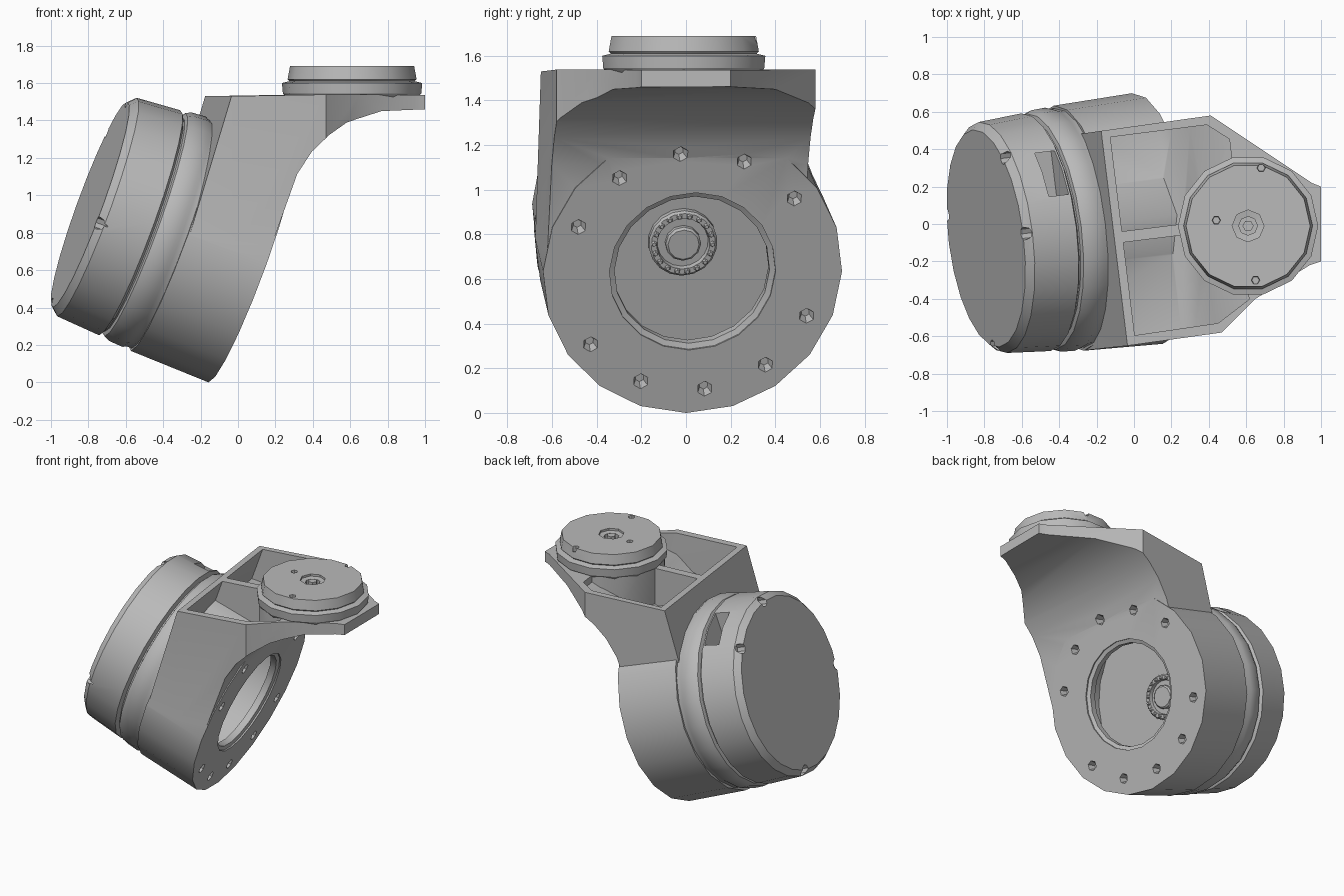
import bpy, bmesh
from math import cos, sin, pi, radians
from mathutils import Matrix

cube = bpy.data.objects.get("Cube")
if cube:
    bpy.data.objects.remove(cube)

grey = bpy.data.materials.new("plain grey")
grey.use_nodes = True
grey.diffuse_color = (0.49, 0.49, 0.49, 1)
grey.node_tree.nodes["Principled BSDF"].inputs["Base Color"].default_value = (0.49, 0.49, 0.49, 1)

# Frames: yawed bracket frame, and motor axis frame (z runs along the shaft)
YAW = Matrix.Translation((0.118, 0.035, 0)) @ Matrix.Rotation(radians(7), 4, "Z")
TILT = YAW @ Matrix.Translation((0, 0, 0.617)) @ Matrix.Rotation(radians(20), 4, "Y")
AXIS = TILT @ Matrix.Rotation(pi / 2, 4, "Y")
WORLD = Matrix.Identity(4)
DISC = Matrix.Translation((0.61, -0.01, 0))


def finish(bm, name, matrix):
    bm.transform(matrix)
    bmesh.ops.recalc_face_normals(bm, faces=bm.faces)
    mesh = bpy.data.meshes.new(name)
    bm.to_mesh(mesh)
    bm.free()
    mesh.materials.append(grey)
    ob = bpy.data.objects.new(name, mesh)
    bpy.context.collection.objects.link(ob)
    return ob


def prism(name, outline, low, high, matrix=WORLD, side=False):
    """Extrude an outline up z, or along y when it is a side profile."""
    bm = bmesh.new()
    place = (lambda a, b, d: (a, d, b)) if side else (lambda a, b, d: (a, b, d))
    face = bm.faces.new([bm.verts.new(place(a, b, low)) for a, b in outline])
    out = bmesh.ops.extrude_face_region(bm, geom=[face])
    moved = [v for v in out["geom"] if isinstance(v, bmesh.types.BMVert)]
    bmesh.ops.translate(bm, verts=moved, vec=place(0, 0, high - low))
    return finish(bm, name, matrix)


def lathe(name, profile, matrix=WORLD, sides=20):
    """Stack rings of (height, radius) into a closed turned solid."""
    bm = bmesh.new()
    rings = [[bm.verts.new((r * cos(2 * pi * i / sides), r * sin(2 * pi * i / sides), h))
              for i in range(sides)] for h, r in profile]
    for a, b in zip(rings, rings[1:]):
        for i in range(sides):
            j = (i + 1) % sides
            bm.faces.new((a[i], a[j], b[j], b[i]))
    bm.faces.new(rings[0])
    bm.faces.new(rings[-1])
    return finish(bm, name, matrix)


def combine(ob, other, operation):
    mod = ob.modifiers.new("cut", "BOOLEAN")
    mod.operation, mod.object, mod.solver = operation, other, "EXACT"
    bpy.context.view_layer.objects.active = ob
    bpy.ops.object.modifier_apply(modifier=mod.name)
    bpy.data.objects.remove(other)


def polar(radius, degrees, along):
    """Point around the motor axis; the angle is seen from the front."""
    a = radians(degrees)
    return TILT @ Matrix.Translation((along, radius * cos(a), radius * sin(a))) \
        @ Matrix.Rotation(pi / 2, 4, "Y")


# Bracket: round housing joined to a neck that curves out into the arm
bracket = lathe("bracket", [(-0.5, 0.66), (-0.05, 0.675)], AXIS, 20)
neck = prism("neck", [(-0.8, 0.41), (-0.16, 0.5), (0.41, 0.58), (0.95, 0.22), (1, 0.2),
                      (1, -0.2), (0.94, -0.22), (0.65, -0.4), (0.47, -0.58),
                      (-0.03, -0.65), (-0.8, -0.735)], 0.3, 1.7)
side_shape = prism("side_shape", [(-0.06, 0.617), (0.12, 1.115), (0.2, 1.235), (0.29, 1.32),
                                  (0.4, 1.39), (0.6, 1.45), (0.97, 1.465), (0.97, 1.535),
                                  (0.36, 1.54), (-0.235, 1.53), (-0.46, 0.788)],
                   -1, 1, YAW, True)
combine(neck, side_shape, "INTERSECT")
combine(bracket, neck, "UNION")

# Two open pockets, split by a web, stopped by the round boss, floored by the housing
pocket = prism("pocket", [(-0.8, 0.36), (-0.16, 0.46), (0.39, 0.53), (0.75, 0.3),
                          (0.75, -0.3), (0.45, -0.53), (-0.03, -0.6), (-0.8, -0.7)], 0.3, 1.7)
floor = prism("floor", [(-0.19, 1.6), (-0.19, 1.53), (-0.27, 1.3), (0.06, 1.25), (0.14, 1.28),
                        (0.24, 1.37), (0.36, 1.45), (0.44, 1.49), (0.44, 1.6)], -1, 1, YAW, True)
combine(pocket, floor, "INTERSECT")
web = prism("web", [(-0.8, -0.13), (0.5, 0.03), (0.5, -0.03), (-0.8, -0.19)], 0.2, 1.8)
combine(pocket, web, "DIFFERENCE")
combine(pocket, lathe("boss", [(0.2, 0.36), (1.8, 0.36)], DISC, 16), "DIFFERENCE")
combine(pocket, lathe("shell", [(-0.9, 0.652), (0.2, 0.652)], AXIS, 20), "DIFFERENCE")
combine(bracket, pocket, "DIFFERENCE")

# Hollow housing behind a front plate with a chamfered opening and bolt holes
cavity = lathe("cavity", [(-0.6, 0.6), (-0.12, 0.6), (-0.115, 0.35), (-0.07, 0.35),
                          (-0.06, 0.375), (0.1, 0.375)], AXIS)
combine(bracket, cavity, "DIFFERENCE")
for k in range(12):
    if k not in (0, 6):
        hole = lathe("hole", [(-0.05, 0.02), (0.03, 0.045)], polar(0.565, 8 + 30 * k, -0.05), 6)
        combine(bracket, hole, "DIFFERENCE")

# Bearing and output shaft on the motor face
lathe("bearing_ring", [(-0.46, 0.155), (-0.42, 0.155), (-0.41, 0.145), (-0.41, 0.12),
                       (-0.435, 0.115)], AXIS, 18)
lathe("shaft", [(-0.46, 0.08), (-0.41, 0.08), (-0.4, 0.07)], AXIS, 12)
for k in range(18):
    lathe("bearing_ball", [(-0.012, 0.009), (0, 0.014), (0.012, 0.009)],
          polar(0.132, 20 * k, -0.41), 6)

# Motor: mounting flange, narrow groove, can and bevelled end cap
lathe("flange", [(-0.67, 0.6), (-0.66, 0.635), (-0.63, 0.65), (-0.55, 0.655), (-0.53, 0.645),
                 (-0.495, 0.645), (-0.494, 0.595), (-0.45, 0.595)], AXIS, 24)
motor = lathe("motor", [(-0.975, 0.585), (-0.935, 0.622), (-0.69, 0.64), (-0.675, 0.61),
                        (-0.62, 0.61)], AXIS, 24)
slot = prism("slot", [(-0.81, 0.18), (-0.7, 0.18), (-0.7, 0.42), (-0.81, 0.42)], 0.42, 0.8, TILT)
combine(motor, slot, "DIFFERENCE")
for angle in (45, 90, 190, 285):
    notch = lathe("notch", [(-0.06, 0.035), (0.05, 0.035)], polar(0.585, angle, -0.965), 8)
    combine(motor, notch, "DIFFERENCE")

# Turntable on the end of the arm, with a stepped centre hole
turntable = lathe("turntable", [(1.47, 0.3), (1.525, 0.355), (1.545, 0.37), (1.6, 0.375),
                                (1.61, 0.335), (1.62, 0.345), (1.69, 0.332)], DISC, 14)
combine(turntable, lathe("centre_hole", [(1.64, 0.05), (1.67, 0.05), (1.675, 0.085),
                                         (1.72, 0.085)], DISC, 8), "DIFFERENCE")
lathe("centre_pin", [(1.63, 0.03), (1.68, 0.03)], DISC, 6)
for x, y in ((0.44, 0.02), (0.68, 0.3), (0.65, -0.3)):
    screw = lathe("screw_hole", [(1.65, 0.02), (1.72, 0.025)], Matrix.Translation((x, y, 0)), 6)
    combine(turntable, screw, "DIFFERENCE")

# Smooth the round walls and keep the hard edges
bpy.ops.object.select_all(action="DESELECT")
for ob in bpy.context.collection.objects:
    if ob.type == "MESH" and ob.data.materials and ob.data.materials[0] == grey:
        ob.select_set(True)
        bpy.context.view_layer.objects.active = ob
bpy.ops.object.shade_smooth_by_angle(angle=radians(30))
